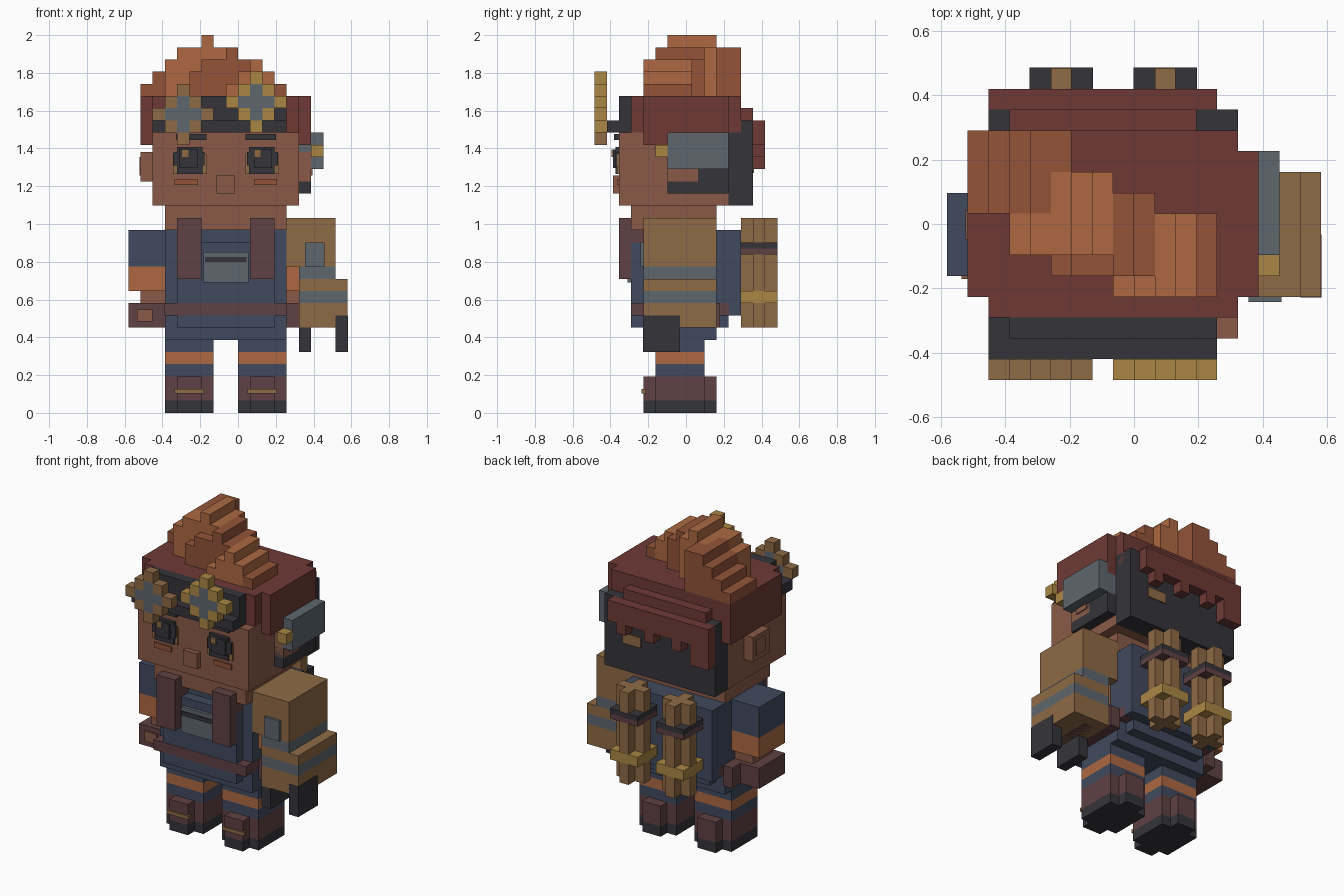
import bpy
import bmesh
from mathutils import Matrix, Vector

cube = bpy.data.objects.get("Cube")
if cube:
    bpy.data.objects.remove(cube, do_unlink=True)

UNIT = 2 / 31  # size of one block


def make_material(name, hex_code):
    channels = [int(hex_code[i:i + 2], 16) / 255 for i in (0, 2, 4)]
    linear = [c / 12.92 if c < 0.04 else ((c + 0.055) / 1.055) ** 2.4 for c in channels]
    mat = bpy.data.materials.new(name)
    mat.use_nodes = True
    mat.diffuse_color = (*linear, 1)
    mat.node_tree.nodes["Principled BSDF"].inputs["Base Color"].default_value = (*linear, 1)
    return mat


skin = make_material("skin", "8A5A48")
maroon = make_material("maroon_hair", "6E3A35")
rust = make_material("rust_hair", "935439")
orange = make_material("orange", "AD6942")
blue = make_material("blue_cloth", "404A5E")
black = make_material("charcoal", "35343A")
leather = make_material("leather", "604143")
tan = make_material("tan", "8F6A45")
gold = make_material("gold", "AB8744")
steel = make_material("steel", "5D676F")


def part(name, mat, *boxes, mirror=False):
    """Boxes in block units (x0, x1, y0, y1, z0, z1); x is measured from the body's middle."""
    bm = bmesh.new()
    boxes = list(boxes)
    if mirror:
        boxes += [(-b[1], -b[0], *b[2:]) for b in boxes]
    for x0, x1, y0, y1, z0, z1 in boxes:
        middle = Vector(((x0 + x1) / 2 - 1, (y0 + y1) / 2 - 7.5, (z0 + z1) / 2)) * UNIT
        size = Vector((x1 - x0, y1 - y0, z1 - z0)) * UNIT
        bmesh.ops.create_cube(bm, size=1, matrix=Matrix.Translation(middle) @ Matrix.Diagonal((*size, 1)))
    mesh = bpy.data.meshes.new(name)
    bm.to_mesh(mesh)
    bm.free()
    mesh.materials.append(mat)
    obj = bpy.data.objects.new(name, mesh)
    bpy.context.collection.objects.link(obj)
    return obj


# Shoes: a square middle with a narrow toe and heel
for name, mat, low, high in (("shoe_soles", black, 0, 1), ("shoe_uppers", leather, 1, 3)):
    part(name, mat, (1, 5, 5, 9, low, high), (2, 4, 4, 5, low, high),
         (2, 4, 9, 10, low, high), mirror=True)
part("shoe_trims", tan, (1.8, 4.2, 3.85, 4.2, 1.6, 1.95), mirror=True)

# Trouser legs
for name, mat, low, high in (("trouser_cuffs", blue, 3, 4), ("trouser_bands", orange, 4, 5),
                             ("trouser_legs", blue, 5, 6)):
    part(name, mat, (1, 5, 5, 9, low, high), mirror=True)

# Torso, belt and bib
part("torso", blue, (-5, 5, 4, 10, 6, 15))
part("torso_front", blue, (-4, 4, 3, 4, 7, 14))
part("torso_back", blue, (-4, 4, 10, 11, 7, 8))
part("back_pack", blue, (-5, 5, 10, 12, 8.01, 15))
part("belt", leather, (-5.02, 5.02, 2.97, 11.02, 8, 9))
part("belt_pouches", leather, (5, 6, 8.5, 10.3, 7, 9), mirror=True)
part("bib_pocket", steel, (-1.85, 1.85, 2.7, 3.1, 10.7, 13.2))
part("pocket_slot", black, (-1.7, 1.7, 2.6, 2.75, 12.4, 12.8))
part("shoulder_straps", leather, (2, 4, 2, 4, 11, 16), mirror=True)

# Arms
part("sleeves", blue, (5, 8, 5, 9, 12, 15), mirror=True)
part("sleeve_bands", orange, (5, 8, 5, 9, 10, 12), mirror=True)
part("wrists", skin, (5, 7, 5.5, 8.5, 9, 10), mirror=True)
part("gloves", leather, (5, 8, 5, 9, 7, 9), mirror=True)
part("glove_patches", skin, (6, 7.3, 4.85, 5, 7.5, 8.5), mirror=True)

# Armoured gauntlet on the left arm
part("gauntlet_shoulder", tan, (5, 9, 4, 10, 12, 16))
part("gauntlet_elbow", steel, (6, 9, 4, 10, 11, 12))
part("gauntlet_forearm", tan, (6, 10, 4, 10, 10, 11), (6, 10, 4, 10, 7, 9))
part("gauntlet_band", steel, (6, 10, 4, 10, 9, 10))
part("gauntlet_plate", steel, (6.5, 8.1, 3.75, 4, 12, 14))
part("gauntlet_claws", black, (6, 7, 4, 7, 5, 7), (9, 10.03, 3.97, 7, 5, 8))

# Bundled tubes on the back, plus-shaped with square rings
for side, x in (("right", -4), ("left", 1)):
    part(side + "_tube", tan, (x + 1, x + 2, 12, 15, 7, 16), (x, x + 3, 13, 14, 7, 16))
    edge = (x - 0.02, x + 3.02, 12, 15.02)
    part(side + "_tube_gold_ring", gold, (*edge, 9, 10))
    part(side + "_tube_strap", leather, (*edge, 13, 13.5))
    part(side + "_tube_strap_top", black, (*edge, 13.5, 14))

# Head
part("jaw", skin, (-5, 5, 3, 10, 15, 17))
part("head", skin, (-6, 6, 2, 11, 17, 23))
part("ears", skin, (6, 7, 6, 8.5, 19, 21.4), mirror=True)
part("ear_insides", skin, (7, 7.1, 6.75, 8.15, 19.5, 21), mirror=True)
part("nose", skin, (-0.77, 0.77, 1.5, 2, 18, 19.5))

# Face details
part("eyebrows", black, (1.6, 4.1, 1.6, 2, 22.4, 22.9), mirror=True)
part("eye_rims", tan, (1.6, 4.35, 1.85, 2, 19.6, 21.2), mirror=True)
part("eyes", black, (1.9, 4, 1.7, 2, 19.6, 21.8), (1.75, 4.3, 1.7, 2, 20.3, 21.4), mirror=True)
part("pupils", black, (2.3, 3.8, 1.5, 1.7, 20.1, 21.6), mirror=True)
for side, x in (("right", -3.6), ("left", 2.3)):
    part(side + "_eye_glint", tan, (x, x + 0.55, 1.4, 1.5, 21, 21.6))
part("cheeks", rust, (2.3, 4.2, 1.85, 2, 18.7, 19.2), mirror=True)

# Hair cap, back ridge and jagged fringe
part("hair_cap", maroon, (-6, 6, 3, 12, 23, 26), (-7, 7, 4, 11, 22, 26), (-7, -6, 11, 12, 22, 26))
part("hair_ridge", maroon, (-5, 4, 12, 13, 23.9, 25))
part("hair_fringe", maroon, (-6, 5, 13, 14, 22, 24), (-6, -4, 13, 14, 20, 22),
     *[(x, x + 1, 13, 14, 21, 22) for x in (-3, 0, 3)])
part("head_wrap", black, (-6, 6, 11, 13, 17, 24))
part("wrap_buckle", tan, (2, 4, 13, 13.1, 19.7, 20.7))

# Stepped crest: strips running down both ways from the peak
crest = {
    "crest_rust": (rust, [(-7, -6, 8, 12, 27), (-6, -5, 8, 12, 28), (-5, -4, 8, 12, 29),
                          (-4, -3, 8, 12, 30), (-3, -2, 10, 12, 30), (-3, -2, 5, 6, 28),
                          (-2, 0, 5, 6, 29), (0, 1, 5, 9, 30), (1, 2, 5, 9, 29),
                          (4, 5, 4, 8, 27)]),
    "crest_orange": (orange, [(-5, -4, 6, 8, 29), (-4, -3, 6, 8, 30), (-3, -2, 6, 10, 30),
                              (-2, -1, 6, 10, 31), (-1, 0, 6, 10, 30), (0, 1, 4, 5, 27),
                              (1, 2, 4, 5, 28), (2, 3, 4, 8, 29), (3, 4, 4, 8, 28)]),
}
for name, (mat, steps) in crest.items():
    part(name, mat, *[(x0, x1, y0, y1, 26, top) for x0, x1, y0, y1, top in steps])

# Headband with flower-shaped goggles
part("headband", black, (-5, 5, 2, 3, 23, 26))
part("headband_brim", black, (-6, 5, 1, 2, 23, 24), (-6, -5, 2, 3, 23, 24))
grid = [(i, k) for i in range(-2, 3) for k in range(-2, 3)]
for side, mat, x, z in (("right", tan, -4, 24), ("left", gold, 2, 25)):
    for label, colour, rule in (("rim", mat, lambda d: d == 2), ("lens", steel, lambda d: d < 2)):
        part(side + "_goggle_" + label, colour,
             *[(x + i, x + i + 1, 0, 1, z + k, z + k + 1)
               for i, k in grid if rule(abs(i) + abs(k))])

# Headset over the left ear
part("headset", steel, (6, 7, 6, 11, 20, 22), (7, 8, 6, 11, 20, 23))
part("headset_knob", gold, (7, 8, 5, 6, 21, 22))
part("headset_pad", black, (6, 7, 6, 11, 18, 20))
